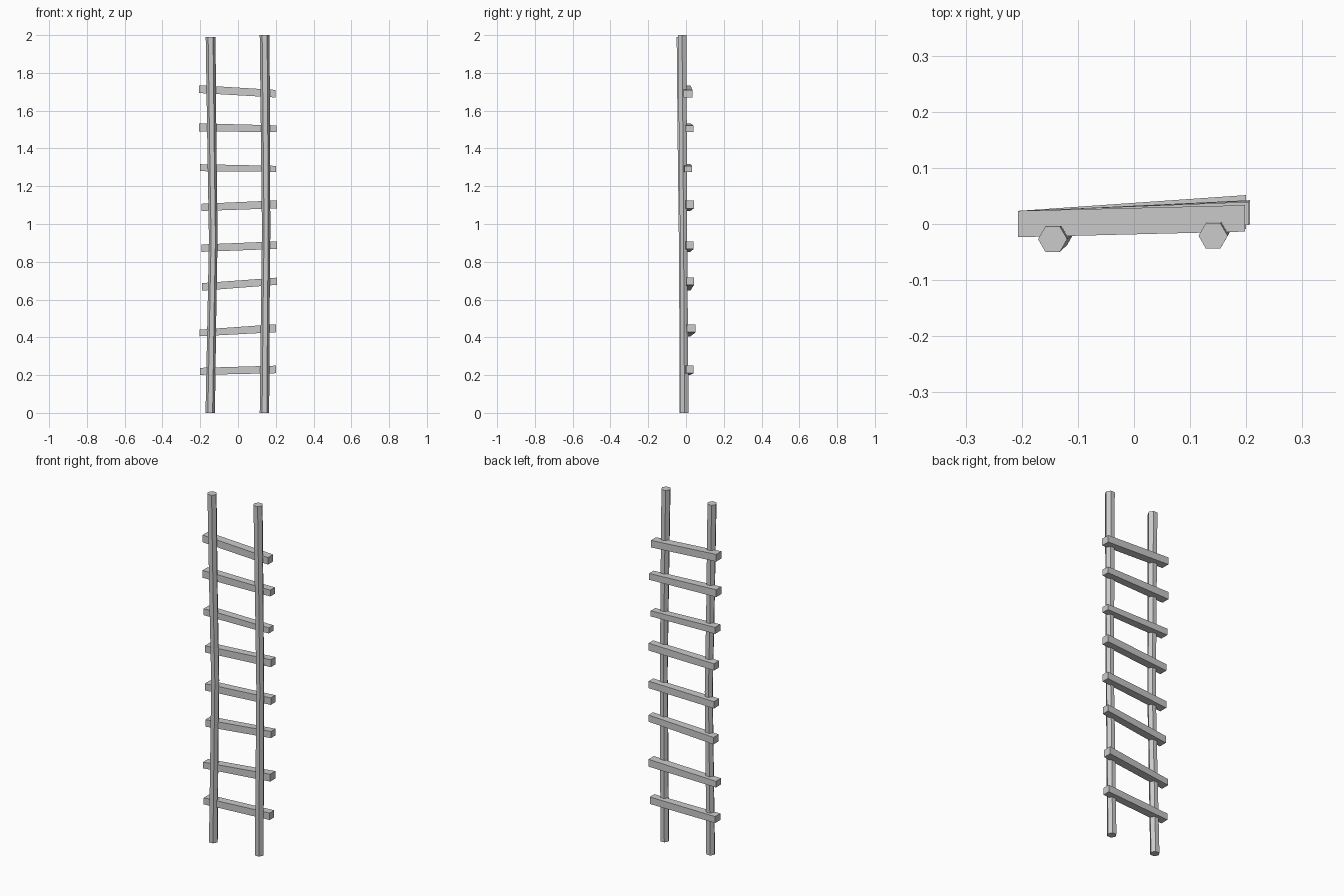
import bpy, bmesh, math

if "Cube" in bpy.data.objects:
    bpy.data.objects.remove(bpy.data.objects["Cube"])


def loft(name, rings):
    """Skin a closed tube through a list of vertex rings and cap both ends."""
    bm = bmesh.new()
    loops = [[bm.verts.new(p) for p in ring] for ring in rings]
    n = len(loops[0])
    for a, b in zip(loops, loops[1:]):
        for i in range(n):
            j = (i + 1) % n
            bm.faces.new((a[i], a[j], b[j], b[i]))
    bm.faces.new(loops[0][::-1])
    bm.faces.new(loops[-1])
    bmesh.ops.recalc_face_normals(bm, faces=bm.faces)
    mesh = bpy.data.meshes.new(name)
    bm.to_mesh(mesh)
    bm.free()
    obj = bpy.data.objects.new(name, mesh)
    bpy.context.collection.objects.link(obj)
    return obj


def pole(name, path):
    """Six-sided, slightly crooked pole; path entries are x, y, z, radius."""
    rings = [[(x + r * math.cos(math.tau * k / 6),
               y + r * math.sin(math.tau * k / 6), z) for k in range(6)]
             for x, y, z, r in path]
    return loft(name, rings)


def rung(name, left, right):
    """Tapered bar; each end is x, y, z, depth, height."""
    rings = [[(x, y + sy * d / 2, z + sz * h / 2)
              for sy, sz in ((-1, -1), (1, -1), (1, 1), (-1, 1))]
             for x, y, z, d, h in (left, right)]
    return loft(name, rings)


# Side poles
pole("left_pole", [(-0.147, -0.012, 0, 0.025), (-0.137, -0.016, 0.6, 0.023),
                   (-0.131, -0.018, 0.92, 0.023), (-0.138, -0.023, 1.4, 0.024),
                   (-0.145, -0.027, 1.99, 0.026)])
pole("right_pole", [(0.140, -0.008, 0, 0.025), (0.145, -0.011, 0.6, 0.023),
                    (0.149, -0.013, 0.95, 0.022), (0.146, -0.016, 1.4, 0.024),
                    (0.141, -0.021, 2.0, 0.026)])

# Rungs: left x, left z, left height, right x, right y, right z, right height
rungs = [(-0.20, 0.22, 0.037, 0.20, 0.020, 0.230, 0.040),
         (-0.205, 0.423, 0.035, 0.20, 0.028, 0.448, 0.042),
         (-0.19, 0.667, 0.040, 0.207, 0.022, 0.697, 0.038),
         (-0.193, 0.872, 0.039, 0.207, 0.020, 0.888, 0.040),
         (-0.193, 1.088, 0.038, 0.207, 0.021, 1.104, 0.042),
         (-0.20, 1.298, 0.037, 0.20, 0.012, 1.292, 0.032),
         (-0.207, 1.512, 0.042, 0.205, 0.019, 1.504, 0.036),
         (-0.207, 1.714, 0.041, 0.198, 0.010, 1.690, 0.040)]
for i, (lx, lz, lh, rx, ry, rz, rh) in enumerate(rungs, 1):
    deep = 0.047 if i in (2, 8) else 0.041
    rung(f"rung_{i}", (lx, 0.0, lz, 0.047, lh), (rx, ry, rz, deep, rh))
